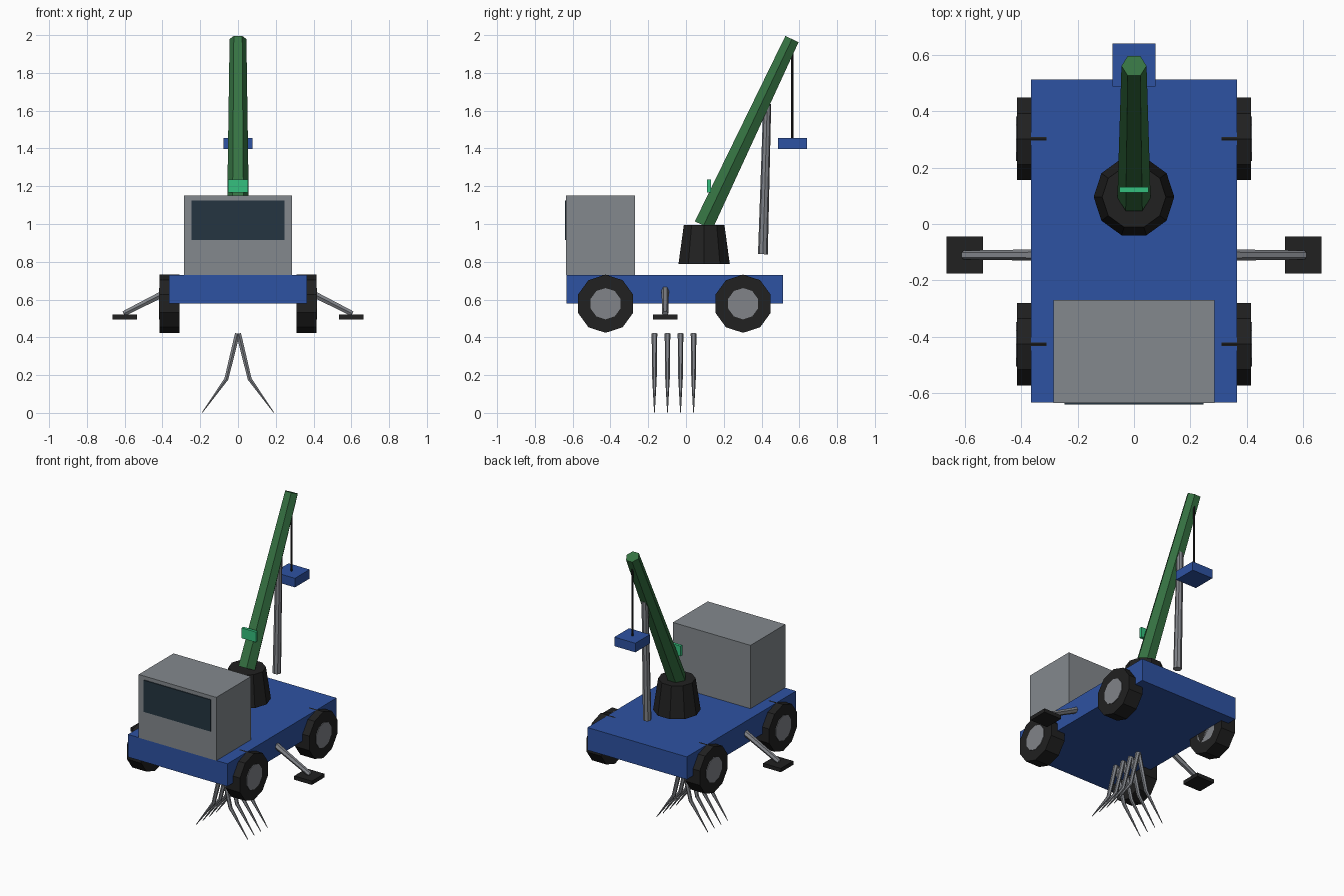
import bpy
import bmesh
from math import pi
from mathutils import Vector, Matrix

if "Cube" in bpy.data.objects:
    bpy.data.objects.remove(bpy.data.objects["Cube"])


def material(name, r, g, b):
    m = bpy.data.materials.new(name)
    m.use_nodes = True
    m.diffuse_color = (r, g, b, 1)
    m.node_tree.nodes["Principled BSDF"].inputs["Base Color"].default_value = (r, g, b, 1)
    return m


BLUE = material("chassis blue", 0.027, 0.085, 0.36)
GREY = material("cab grey", 0.23, 0.25, 0.27)
STEEL = material("steel grey", 0.22, 0.23, 0.25)
GLASS = material("dark glass", 0.018, 0.036, 0.052)
BLACK = material("rubber black", 0.015, 0.015, 0.015)
GREEN = material("boom green", 0.036, 0.17, 0.055)
LAMP = material("lamp green", 0.035, 0.53, 0.21)


def finish(name, bm, mat):
    mesh = bpy.data.meshes.new(name)
    bm.to_mesh(mesh)
    bm.free()
    mesh.materials.append(mat)
    obj = bpy.data.objects.new(name, mesh)
    bpy.context.collection.objects.link(obj)
    return obj


def box(name, centre, size, mat):
    bm = bmesh.new()
    bmesh.ops.create_cube(bm, size=1)
    bmesh.ops.transform(bm, verts=bm.verts,
                        matrix=Matrix.Translation(centre) @ Matrix.Diagonal((*size, 1)))
    return finish(name, bm, mat)


def rod(name, start, end, r1, r2, sides, mat, spin=0):
    """Flat-sided tapered rod between two points."""
    a, b = Vector(start), Vector(end)
    axis = b - a
    # Local x stays level with the world x axis where possible
    z = axis.normalized()
    ref = Vector((1, 0, 0)) if abs(z.x) < 0.9 else Vector((0, 1, 0))
    x = (ref - z * ref.dot(z)).normalized()
    rot = Matrix((x, z.cross(x), z)).transposed().to_4x4()
    bm = bmesh.new()
    bmesh.ops.create_cone(bm, cap_ends=True, segments=sides, radius1=r1, radius2=r2,
                          depth=axis.length)
    bmesh.ops.transform(bm, verts=bm.verts, matrix=Matrix.Translation((a + b) / 2) @ rot
                        @ Matrix.Rotation(spin, 4, "Z"))
    return finish(name, bm, mat)


# Truck body
box("chassis", (0, -0.06, 0.655), (0.73, 1.145, 0.15), BLUE)
box("cab", (0, -0.452, 0.94), (0.57, 0.365, 0.42), GREY)
box("windscreen", (0, -0.636, 1.02), (0.494, 0.009, 0.21), GLASS)

# Wheels and outriggers on both sides
for side, s in (("left", 1), ("right", -1)):
    for end, y in (("front", -0.426), ("rear", 0.302)):
        rod(f"{end}_{side}_wheel", (s * 0.31, y, 0.578), (s * 0.415, y, 0.578),
            0.154, 0.154, 10, BLACK)
        rod(f"{end}_{side}_hub", (s * 0.31, y, 0.578), (s * 0.419, y, 0.578),
            0.083, 0.083, 10, STEEL)
    rod(f"{side}_outrigger_arm", (s * 0.34, -0.11, 0.66), (s * 0.605, -0.11, 0.525),
        0.02, 0.016, 6, STEEL)
    box(f"{side}_outrigger_pad", (s * 0.6, -0.11, 0.508), (0.13, 0.13, 0.025), BLACK)

# Crane
rod("turntable", (0, 0.096, 0.787), (0, 0.096, 0.995), 0.143, 0.113, 10, BLACK, pi / 10)
rod("boom", (0, 0.093, 0.992), (0, 0.561, 1.979), 0.059, 0.0445, 6, GREEN, pi / 6)
box("boom_lamp", (0, 0.122, 1.202), (0.104, 0.02, 0.068), LAMP)
rod("support_ram", (0, 0.407, 0.84), (0, 0.43, 1.635), 0.026, 0.021, 8, STEEL)
rod("cable", (0, 0.562, 1.45), (0, 0.562, 1.93), 0.006, 0.006, 6, BLACK)
box("hook_block", (0, 0.564, 1.426), (0.154, 0.154, 0.06), BLUE)

# Grab claws: four mirrored pairs of bent, pointed fingers
for i in range(4):
    y = -0.167 + i * 0.069
    for side, s in (("left", 1), ("right", -1)):
        rod(f"{side}_claw_upper_{i + 1}", (s * 0.003, y, 0.42), (s * 0.062, y, 0.178),
            0.015, 0.012, 6, STEEL)
        rod(f"{side}_claw_tip_{i + 1}", (s * 0.06, y, 0.182), (s * 0.189, y, 0.002),
            0.012, 0.002, 6, STEEL)
